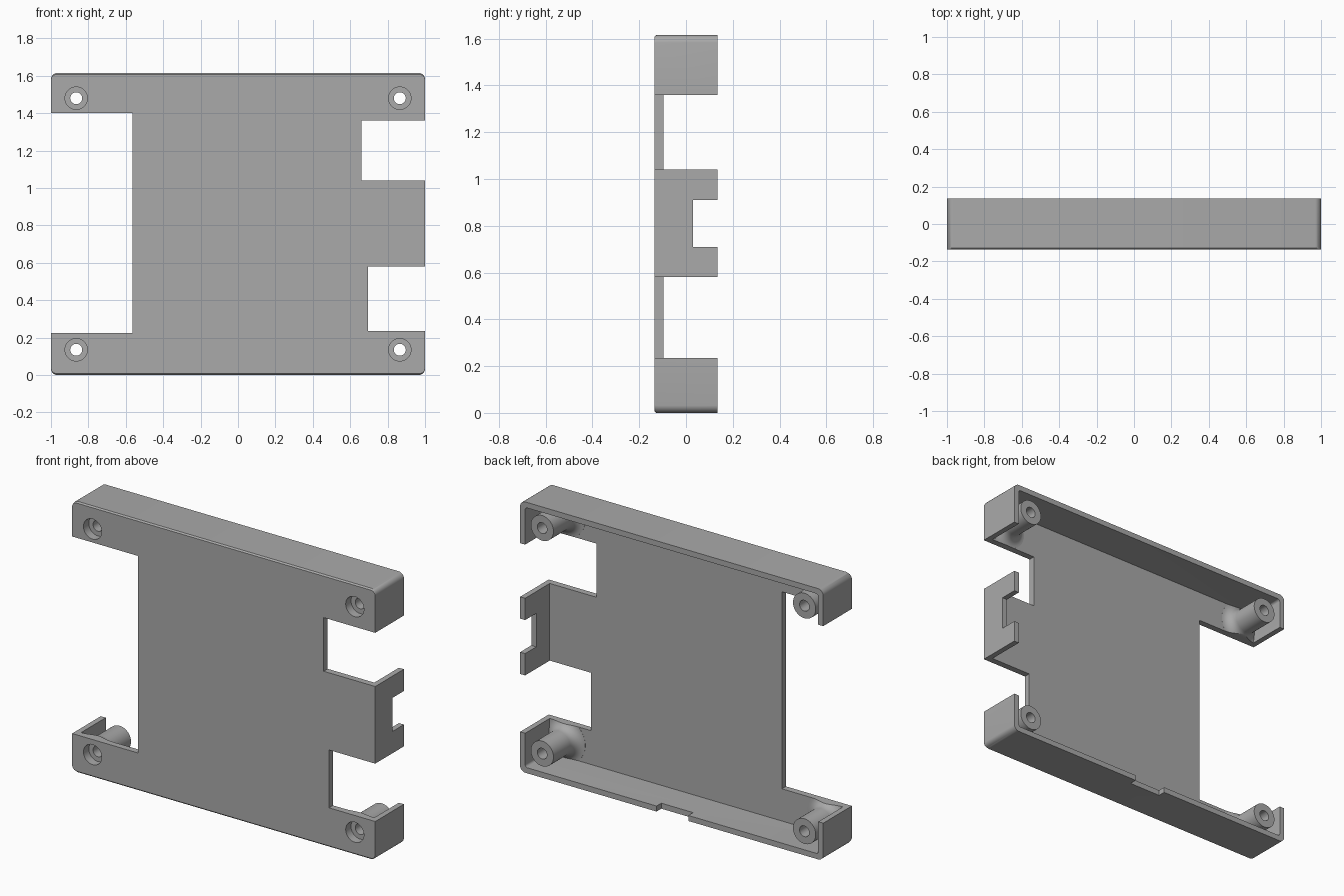
import bpy, bmesh, math

if "Cube" in bpy.data.objects:
    bpy.data.objects.remove(bpy.data.objects["Cube"], do_unlink=True)

HALF_X, HEIGHT = 1.0, 1.615
FRONT, BACK = -0.135, 0.135
FLOOR = -0.097            # inner surface of the front plate
WALL = 0.033
MID_Z = HEIGHT / 2

grey = bpy.data.materials.new("plain grey")
grey.use_nodes = True
colour = (0.4, 0.4, 0.4, 1)
grey.diffuse_color = colour
grey.node_tree.nodes["Principled BSDF"].inputs["Base Color"].default_value = colour


def rounded_loop(y, hx, hz, radius, cx=0, cz=MID_Z, steps=10):
    """Rounded rectangle in the XZ plane; a circle when radius equals both halves."""
    points = []
    for i, (sx, sz) in enumerate(((1, 1), (-1, 1), (-1, -1), (1, -1))):
        for k in range(steps):
            a = (i + (k + 0.5) / steps) * math.pi / 2
            points.append((cx + sx * (hx - radius) + radius * math.cos(a), y,
                           cz + sz * (hz - radius) + radius * math.sin(a)))
    return points


def circle(y, r, cx, cz):
    return rounded_loop(y, r, r, r, cx, cz)


def loft(name, loops):
    """Skin a series of matching loops and cap both ends."""
    bm = bmesh.new()
    rings = [[bm.verts.new(p) for p in loop] for loop in loops]
    for a, b in zip(rings, rings[1:]):
        for i in range(len(a)):
            j = (i + 1) % len(a)
            bm.faces.new((a[i], a[j], b[j], b[i]))
    bm.faces.new(rings[0])
    bm.faces.new(rings[-1])
    bmesh.ops.recalc_face_normals(bm, faces=bm.faces)
    mesh = bpy.data.meshes.new(name)
    bm.to_mesh(mesh)
    bm.free()
    mesh.materials.append(grey)
    obj = bpy.data.objects.new(name, mesh)
    bpy.context.collection.objects.link(obj)
    return obj


def box(name, x, y, z):
    bm = bmesh.new()
    bmesh.ops.create_cube(bm, size=1)
    for v in bm.verts:
        v.co = [(lo + hi) / 2 + c * (hi - lo)
                for c, (lo, hi) in zip(v.co, (x, y, z))]
    mesh = bpy.data.meshes.new(name)
    bm.to_mesh(mesh)
    bm.free()
    mesh.materials.append(grey)
    obj = bpy.data.objects.new(name, mesh)
    bpy.context.collection.objects.link(obj)
    return obj


def combine(target, tool, operation):
    mod = target.modifiers.new(operation, 'BOOLEAN')
    mod.operation, mod.solver, mod.object = operation, 'EXACT', tool
    bpy.context.view_layer.objects.active = target
    bpy.ops.object.modifier_apply(modifier=mod.name)
    bpy.data.objects.remove(tool, do_unlink=True)


# Open tray: softened front rim, outer walls, inner walls
inner_x, inner_z = HALF_X - WALL, MID_Z - WALL
case = loft("case_shell", [
    rounded_loop(FRONT, HALF_X, MID_Z - 0.008, 0.03),
    rounded_loop(FRONT + 0.008, HALF_X, MID_Z, 0.035),
    rounded_loop(BACK, HALF_X, MID_Z, 0.035),
    rounded_loop(BACK, inner_x, inner_z, 0.015),
    rounded_loop(FLOOR, inner_x, inner_z, 0.015)])

# Screw posts with a flared foot
screws = [(sx * 0.865, z) for sx in (-1, 1) for z in (0.135, 1.48)]
post_r, fillet = 0.075, 0.058
for x, z in screws:
    loops = [circle(FLOOR - 0.02, post_r + fillet, x, z)]
    for k in range(9):
        a = k / 8 * math.pi / 2
        loops.append(circle(FLOOR + 0.0005 + fillet * (1 - math.cos(a)),
                            post_r + fillet * (1 - math.sin(a)), x, z))
    loops.append(circle(0.12, post_r, x, z))
    combine(case, loft("screw_post", loops), 'UNION')

# Stepped screw holes, wide at the front
for x, z in screws:
    seat = FRONT + 0.05
    combine(case, loft("screw_hole", [
        circle(FRONT - 0.1, 0.06, x, z), circle(seat, 0.06, x, z),
        circle(seat, 0.032, x, z), circle(BACK + 0.1, 0.032, x, z)]), 'DIFFERENCE')

# Side openings, then the shallow notches in the side tab and bottom wall
through = (-0.5, 0.5)
openings = [
    ("right_opening", (-1.2, -0.565), through, (0.225, 1.4)),
    ("upper_left_opening", (0.66, 1.2), through, (1.04, 1.36)),
    ("lower_left_opening", (0.695, 1.2), through, (0.58, 0.235 + 0)),
    ("tab_notch", (0.9, 1.2), (0.03, 0.5), (0.71, 0.91)),
    ("bottom_notch", (-0.11, 0.1), (0.09, 0.5), (-0.2, 0.1)),
]
for name, x, y, z in openings:
    combine(case, box(name, x, y, tuple(sorted(z))), 'DIFFERENCE')

# Smooth the round parts, keep the edges sharp
bpy.ops.object.select_all(action='DESELECT')
case.select_set(True)
bpy.context.view_layer.objects.active = case
bpy.ops.object.shade_smooth_by_angle(angle=math.radians(30))
